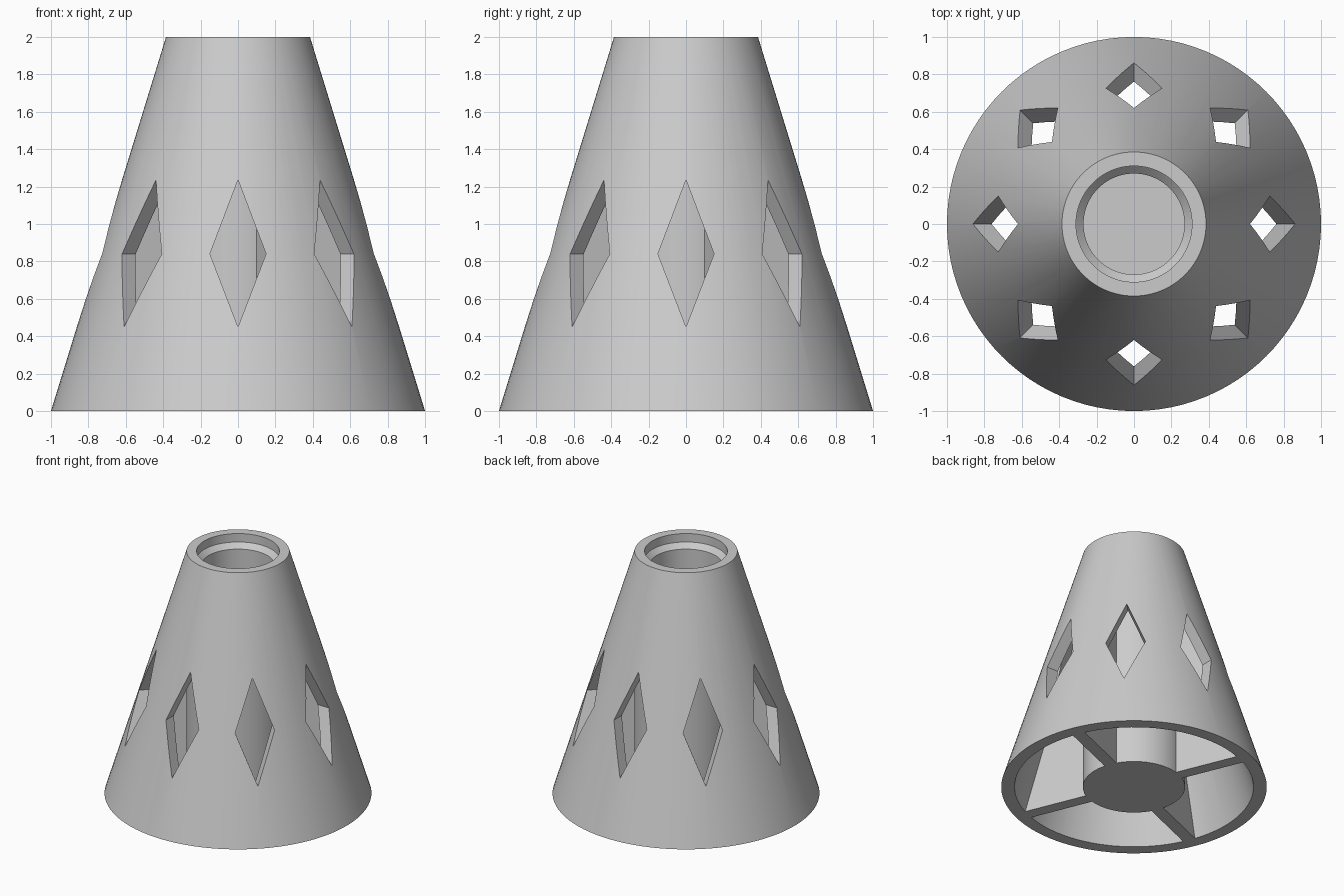
import bpy, bmesh, math
from mathutils import Matrix, Vector

old = bpy.data.objects.get("Cube")
if old:
    bpy.data.objects.remove(old, do_unlink=True)

SEGMENTS = 96
SLOPE = 0.3075          # radius lost per unit of height
CORE_R = 0.385
RIB_THICK = 0.1

grey = bpy.data.materials.new("plain_grey")
grey.use_nodes = True
grey.diffuse_color = (0.6, 0.6, 0.6, 1)
grey.node_tree.nodes["Principled BSDF"].inputs["Base Color"].default_value = (0.6, 0.6, 0.6, 1)


def make_object(name, bm):
    bmesh.ops.remove_doubles(bm, verts=bm.verts, dist=1e-5)
    bmesh.ops.recalc_face_normals(bm, faces=bm.faces)
    mesh = bpy.data.meshes.new(name)
    bm.to_mesh(mesh)
    bm.free()
    mesh.materials.append(grey)
    obj = bpy.data.objects.new(name, mesh)
    bpy.context.collection.objects.link(obj)
    return obj


def add_prism(bm, outline, offset, angle):
    """Extrude a flat outline by offset, then turn it about z."""
    verts = [bm.verts.new(p) for p in outline]
    face = bm.faces.new(verts)
    ext = bmesh.ops.extrude_face_region(bm, geom=[face], use_keep_orig=True)
    moved = [g for g in ext["geom"] if isinstance(g, bmesh.types.BMVert)]
    bmesh.ops.translate(bm, verts=moved, vec=Vector(offset))
    bmesh.ops.rotate(bm, verts=verts + moved, cent=(0, 0, 0),
                     matrix=Matrix.Rotation(angle, 3, 'Z'))


# Body: hollow cone joined at the top to a core with a stepped socket
join_z = (0.9 - CORE_R) / SLOPE
profile = [(0, 0), (CORE_R, 0), (CORE_R, join_z), (0.9, 0), (1, 0), (CORE_R, 2),
           (0.31, 2), (0.31, 1.93), (0.27, 1.89), (0.27, 0.1), (0, 0.1)]
bm = bmesh.new()
ring = [bm.verts.new((r, 0, z)) for r, z in profile]
edges = [bm.edges.new(pair) for pair in zip(ring, ring[1:])]
bmesh.ops.spin(bm, geom=ring + edges, cent=(0, 0, 0), axis=(0, 0, 1),
               angle=math.tau, steps=SEGMENTS, use_merge=True)
body = make_object("cone_body", bm)

# Eight diamond windows cut through the wall
bm = bmesh.new()
for i in range(8):
    diamond = [(0.45, 0, 0.45), (0.45, 0.15, 0.84), (0.45, 0, 1.235), (0.45, -0.15, 0.84)]
    add_prism(bm, diamond, (0.7, 0, 0), i * math.tau / 8)
cutter = make_object("window_cutter", bm)
cutter.hide_render = True

cut = body.modifiers.new("windows", 'BOOLEAN')
cut.operation = 'DIFFERENCE'
cut.solver = 'EXACT'
cut.object = cutter
bpy.ops.object.select_all(action='DESELECT')
bpy.context.view_layer.objects.active = body
body.select_set(True)
bpy.ops.object.modifier_apply(modifier=cut.name)
bpy.ops.object.shade_smooth_by_angle(angle=math.radians(25))
bpy.data.objects.remove(cutter, do_unlink=True)

# Four ribs between the core and the wall
half = RIB_THICK / 2
for i in range(4):
    bm = bmesh.new()
    top = join_z + 0.02
    outline = [(0.37, -half, 0), (0.905, -half, 0),
               (0.905 - SLOPE * top, -half, top), (0.37, -half, top)]
    add_prism(bm, outline, (0, RIB_THICK, 0), math.radians(22.5 + 90 * i))
    make_object(f"inner_rib_{i + 1}", bm)
